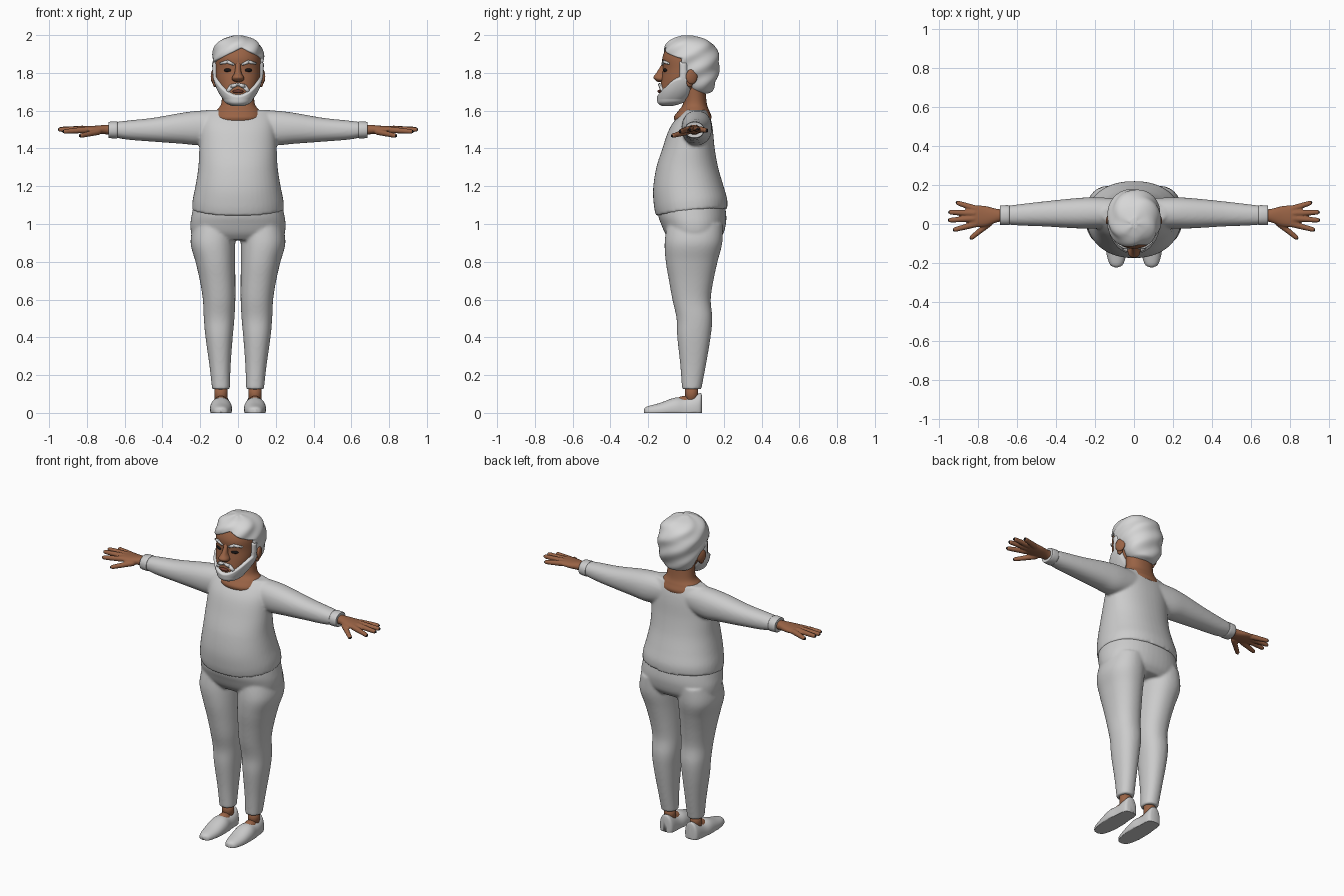
import bpy, bmesh, math
from mathutils import Vector, Matrix

cube = bpy.data.objects.get("Cube")
if cube:
    bpy.data.objects.remove(cube)


def material(name, r, g, b):
    m = bpy.data.materials.new(name)
    m.use_nodes = True
    m.diffuse_color = (r, g, b, 1)
    bsdf = next(n for n in m.node_tree.nodes if n.type == "BSDF_PRINCIPLED")
    bsdf.inputs["Base Color"].default_value = (r, g, b, 1)
    bsdf.inputs["Roughness"].default_value = 0.8
    return m


cloth = material("pale cloth", .6, .6, .6)
white_hair = material("white hair", .68, .68, .68)
skin = material("brown skin", .32, .125, .06)
black = material("black", .01, .008, .008)
lip = material("dark lip", .16, .045, .03)


def clamp(v, low, high):
    return max(low, min(high, v))


def spline(p, q, r, s, t):
    """Catmull-Rom blend between q and r."""
    return tuple(.5 * (2*b + (c - a)*t + (2*a - 5*b + 4*c - d)*t*t + (3*b - a - 3*c + d)*t**3)
                 for a, b, c, d in zip(p, q, r, s))


def loft(bm, axis, rows, seg=48, steps=6, power=2.2, warp=None):
    """Skin rows of (position, centre, half width, low, high) along an axis."""
    dense = []
    for i in range(len(rows) - 1):
        p, s = rows[max(i - 1, 0)], rows[min(i + 2, len(rows) - 1)]
        dense += [spline(p, rows[i], rows[i + 1], s, k / steps) for k in range(steps)]
    dense.append(rows[-1])
    rings = []
    for t, centre, half, low, high in dense:
        ring = []
        for k in range(seg):
            c, s = math.cos(math.tau * k / seg), math.sin(math.tau * k / seg)
            a = centre + half * math.copysign(abs(c) ** (2 / power), c)
            b = (low + high) / 2 + (high - low) / 2 * math.copysign(abs(s) ** (2 / power), s)
            co = Vector({"x": (t, a, b), "y": (a, t, b), "z": (a, b, t)}[axis])
            ring.append(bm.verts.new(warp(co) if warp else co))
        rings.append(ring)
    for lower, upper in zip(rings, rings[1:]):
        for k in range(seg):
            n = (k + 1) % seg
            bm.faces.new((lower[k], lower[n], upper[n], upper[k]))
    bm.faces.new(rings[0])
    bm.faces.new(rings[-1])


def ball(bm, centre, radii, turn=0):
    m = Matrix.Translation(centre) @ Matrix.Rotation(turn, 4, "Z") @ Matrix.Diagonal((*radii, 1))
    bmesh.ops.create_uvsphere(bm, u_segments=20, v_segments=14, radius=1, matrix=m)


def limb(bm, points):
    """Chain of tapered, round-ended links through (x, y, z, radius)."""
    for *p, r in points:
        ball(bm, p, (r, r, r))
    for (*p, r), (*q, s) in zip(points, points[1:]):
        p, q = Vector(p), Vector(q)
        m = Matrix.Translation((p + q) / 2) @ (q - p).to_track_quat("Z", "Y").to_matrix().to_4x4()
        bmesh.ops.create_cone(bm, cap_ends=True, segments=20, radius1=r, radius2=s,
                              depth=(q - p).length, matrix=m)


def finish(bm, name, mat, mirror=False, voxel=0, smooth=6):
    bmesh.ops.recalc_face_normals(bm, faces=bm.faces)
    mesh = bpy.data.meshes.new(name)
    bm.to_mesh(mesh)
    bm.free()
    mesh.materials.append(mat)
    obj = bpy.data.objects.new(name, mesh)
    bpy.context.collection.objects.link(obj)
    mesh.shade_smooth()
    if mirror:
        obj.modifiers.new("mirror", "MIRROR").use_mirror_merge = False
    if voxel:
        remesh = obj.modifiers.new("blend", "REMESH")
        remesh.mode, remesh.voxel_size, remesh.use_smooth_shade = "VOXEL", voxel, True
        relax = obj.modifiers.new("relax", "SMOOTH")
        relax.factor, relax.iterations = .5, smooth
    return obj


# Shirt: torso with a tilted hem, blended with both sleeves
def tilt_hem(co):
    fade = clamp((1.3 - co.z) / .2, 0, 1)
    co.z += fade * (.1 * co.y - .008 + .25 * co.x * co.x)
    return co


bm = bmesh.new()
loft(bm, "z", [(1.065, 0, .243, -.158, .218), (1.12, 0, .24, -.17, .218), (1.2, 0, .225, -.174, .197),
               (1.3, 0, .21, -.157, .17), (1.4, 0, .205, -.125, .152), (1.5, 0, .2, -.09, .142),
               (1.56, 0, .19, -.05, .13), (1.605, 0, .165, -.005, .11)], warp=tilt_hem)
sleeve = [(.08, .055, .075, 1.44, 1.6), (.2, .057, .08, 1.418, 1.6), (.3, .055, .077, 1.425, 1.588),
          (.45, .052, .065, 1.436, 1.562), (.58, .047, .055, 1.446, 1.548), (.65, .045, .048, 1.458, 1.54)]
loft(bm, "x", sleeve)
loft(bm, "x", [(-t, c, h, lo, hi) for t, c, h, lo, hi in sleeve])
finish(bm, "shirt", cloth, voxel=.008)

# Cuffs
bm = bmesh.new()
loft(bm, "x", [(.64, .045, .046, 1.458, 1.538), (.643, .045, .051, 1.453, 1.543),
               (.682, .045, .05, 1.455, 1.541), (.686, .045, .046, 1.459, 1.537)], steps=3)
finish(bm, "cuffs", cloth, mirror=True)

# Trousers: hips blended with two legs
bm = bmesh.new()
loft(bm, "z", [(1.14, 0, .225, -.15, .2), (1.05, 0, .245, -.148, .213), (1, 0, .252, -.132, .211),
               (.95, 0, .247, -.11, .198), (.915, 0, .22, -.08, .17)])
leg = [(1, .125, .11, -.1, .195), (.9, .133, .118, -.113, .192), (.8, .12, .105, -.107, .167),
       (.7, .108, .094, -.09, .145), (.6, .1, .086, -.072, .131), (.5, .1, .081, -.05, .139),
       (.4, .1, .072, -.046, .13), (.25, .095, .056, -.03, .105), (.125, .09, .047, -.021, .081)]
loft(bm, "z", leg)
loft(bm, "z", [(t, -c, h, lo, hi) for t, c, h, lo, hi in leg])
finish(bm, "trousers", cloth, voxel=.008)

# Ankles and shoes
bm = bmesh.new()
limb(bm, [(.09, .03, .05, .034), (.09, .03, .15, .035)])
ball(bm, (.09, -.005, .06), (.033, .05, .03))
finish(bm, "ankles", skin, mirror=True)


def flatten(co):
    co.z = max(co.z, 0)
    return co


bm = bmesh.new()
loft(bm, "y", [(-.222, .09, .008, -.005, .02), (-.205, .09, .035, -.02, .034), (-.14, .09, .053, -.03, .052),
               (-.06, .09, .058, -.04, .08), (0, .09, .05, -.05, .08), (.06, .088, .046, -.05, .1),
               (.08, .088, .036, -.04, .103), (.086, .088, .015, -.02, .08)], warp=flatten)
shoes = finish(bm, "shoes", cloth, mirror=True)

# Hands: palm, four fingers and a thumb
tips = [(.9, .107, 1.495), (.938, .06, 1.502), (.94, .02, 1.5), (.915, -.028, 1.49), (.83, -.068, 1.468)]
roots = [(.81, .078, 1.5), (.82, .055, 1.504), (.82, .028, 1.503), (.81, .0, 1.498), (.74, .005, 1.488)]
bm = bmesh.new()
loft(bm, "x", [(.66, .045, .03, 1.47, 1.525), (.7, .043, .034, 1.475, 1.525), (.76, .04, .052, 1.478, 1.52),
               (.81, .04, .055, 1.484, 1.518), (.835, .04, .045, 1.49, 1.514)])
for root, tip in zip(roots, tips):
    limb(bm, [(*root, .017), (*tip, .0125)])
finish(bm, "hands", skin, mirror=True, voxel=.005, smooth=3)

# Dark nails at the finger ends
bm = bmesh.new()
for root, tip in zip(roots, tips):
    end = Vector(tip) + (Vector(tip) - Vector(root)).normalized() * .007
    ball(bm, end, (.007, .008, .008))
finish(bm, "nails", black, mirror=True)

# Neck
bm = bmesh.new()
loft(bm, "z", [(1.53, 0, .12, -.05, .12), (1.565, 0, .128, -.064, .135), (1.6, 0, .115, -.04, .123),
               (1.64, 0, .088, -.015, .11), (1.74, 0, .085, -.01, .1)])
finish(bm, "neck", skin)

# Head
head = [(1.632, 0, .03, -.115, -.05), (1.65, 0, .06, -.136, 0), (1.7, 0, .092, -.139, .05),
        (1.76, 0, .114, -.131, .1), (1.82, 0, .121, -.123, .13), (1.88, 0, .121, -.125, .14),
        (1.93, 0, .109, -.103, .13), (1.965, 0, .08, -.07, .1), (1.985, 0, .03, -.03, .05)]
bm = bmesh.new()
loft(bm, "z", head)
finish(bm, "head", skin)


# Beard and hair rise out of the head where their outline rule is positive
def push(co, amount):
    out = Vector((co.x, co.y - .01, 0)).normalized()
    return co + out * amount


def beard_shape(co):
    jaw = min(1.685 + 7 * co.x ** 2 - co.z, .02 - co.y)
    sideburn = min(.022 - abs(co.y + .012), 1.86 - co.z)
    moved = push(co, clamp(max(jaw, sideburn) * 1.5, -.012, .015))
    moved.z -= .006 if co.z < 1.66 else 0
    return moved


def hair_shape(co):
    outline = max(co.z - 1.935 + .5 * abs(co.x - .02), co.y + .022)
    wave = .004 * math.sin(co.z * 60 + 5 * math.atan2(co.x, co.y))
    return push(co, clamp(outline * 3, -.05, 0) + wave)


bm = bmesh.new()
loft(bm, "z", head, seg=120, steps=12, warp=beard_shape)
finish(bm, "beard", white_hair)
bm = bmesh.new()
loft(bm, "z", [(1.69, 0, .05, .05, .11), (1.705, 0, .085, .02, .138), (1.75, 0, .11, -.02, .158),
               (1.8, 0, .127, -.07, .172), (1.85, 0, .135, -.115, .177), (1.9, 0, .134, -.122, .171),
               (1.95, 0, .117, -.105, .145), (1.98, 0, .08, -.07, .1), (1.998, 0, .02, -.02, .03)],
     seg=120, steps=12, warp=hair_shape)
finish(bm, "hair", white_hair)

# Ears
bm = bmesh.new()
ball(bm, (.128, .03, 1.78), (.013, .032, .04), .35)
ball(bm, (.122, .02, 1.75), (.012, .018, .025), .3)
finish(bm, "ears", skin, mirror=True)

# Nose
bm = bmesh.new()
loft(bm, "z", [(1.752, 0, .012, -.15, -.1), (1.762, 0, .03, -.163, -.1), (1.777, 0, .031, -.173, -.1),
               (1.8, 0, .019, -.157, -.1), (1.83, 0, .014, -.138, -.1), (1.86, 0, .016, -.122, -.1)])
finish(bm, "nose", skin)

# Eyes, eyebrows, moustache and mouth
bm = bmesh.new()
ball(bm, (.053, -.108, 1.814), (.023, .012, .01), .3)
finish(bm, "eyes", black, mirror=True)
bm = bmesh.new()
limb(bm, [(.026, -.123, 1.846, .007), (.055, -.118, 1.859, .009), (.092, -.092, 1.85, .006)])
finish(bm, "eyebrows", white_hair, mirror=True)
bm = bmesh.new()
limb(bm, [(.006, -.14, 1.738, .008), (.035, -.132, 1.728, .012), (.06, -.116, 1.692, .01)])
finish(bm, "moustache", white_hair, mirror=True)
bm = bmesh.new()
ball(bm, (0, -.139, 1.702), (.03, .012, .009))
finish(bm, "mouth", lip)
